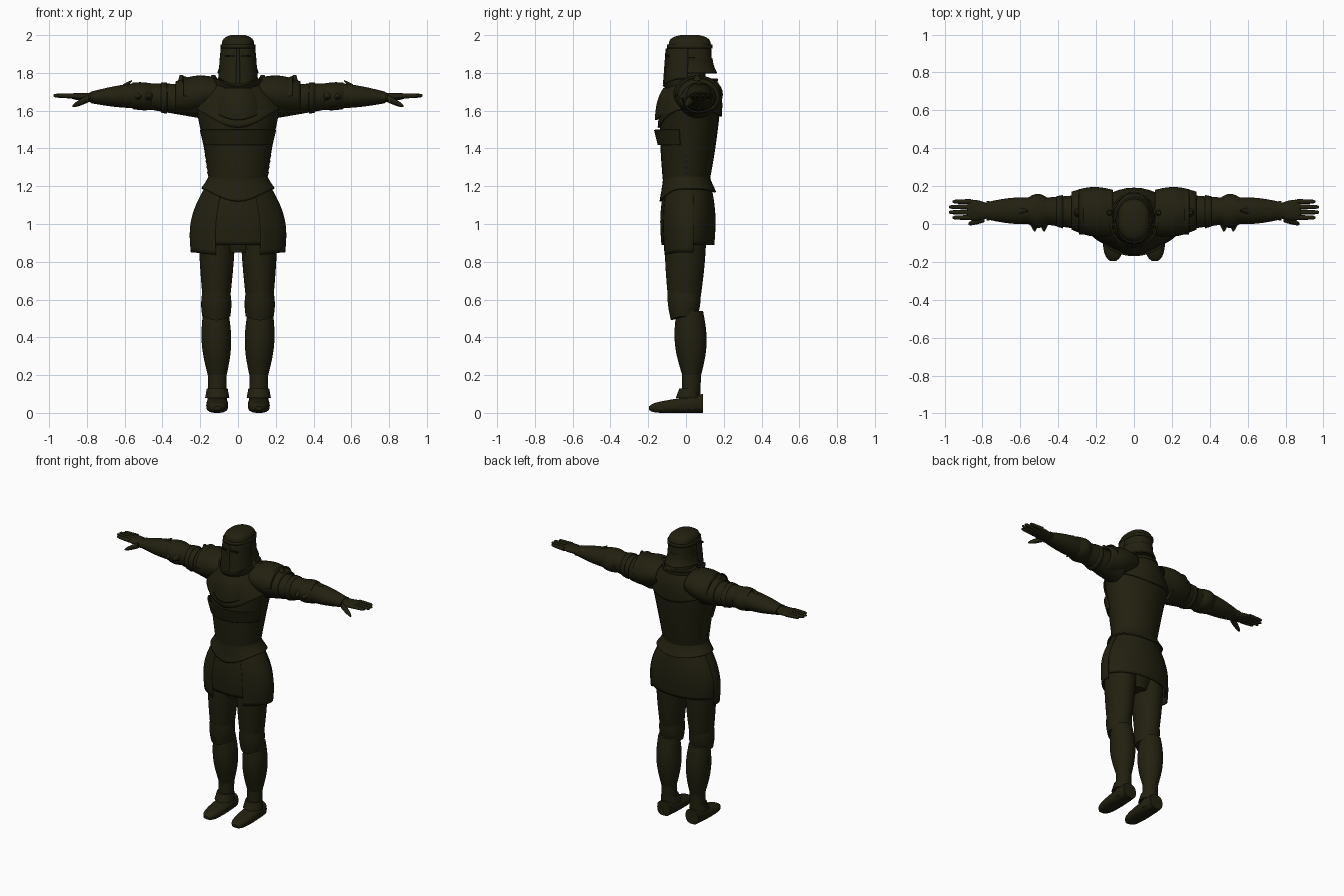
import bpy, bmesh, math
from mathutils import Vector

if "Cube" in bpy.data.objects:
    bpy.data.objects.remove(bpy.data.objects["Cube"], do_unlink=True)


def material(name, color):
    mat = bpy.data.materials.new(name)
    mat.use_nodes = True
    mat.diffuse_color = (*color, 1)
    bsdf = mat.node_tree.nodes["Principled BSDF"]
    bsdf.inputs["Base Color"].default_value = (*color, 1)
    bsdf.inputs["Roughness"].default_value = 0.7
    return mat


STEEL = material("dark olive steel", (0.016, 0.0145, 0.005))
SLIT = material("slit black", (0.004, 0.004, 0.002))
PLATE = 0.01


def finish(name, bm, mat=STEEL, thick=0):
    """Turn a bmesh into a smooth-shaded object, optionally with plate thickness."""
    bmesh.ops.recalc_face_normals(bm, faces=bm.faces)
    mesh = bpy.data.meshes.new(name)
    bm.to_mesh(mesh)
    bm.free()
    obj = bpy.data.objects.new(name, mesh)
    bpy.context.collection.objects.link(obj)
    mesh.materials.append(mat)
    if thick:
        mod = obj.modifiers.new("plate thickness", 'SOLIDIFY')
        mod.thickness = thick
        mod.offset = -1
    bpy.ops.object.select_all(action='DESELECT')
    obj.select_set(True)
    bpy.context.view_layer.objects.active = obj
    bpy.ops.object.shade_smooth_by_angle(angle=math.radians(35))
    return obj


def pair(value):
    return value if isinstance(value, tuple) else (value, value)


def skin(name, start, end, start_radius, end_radius, bulge=0, side=1, span=(0, 360),
         thick=0, front_dip=0, back_dip=0, power=1, tip=1, steps=16, segments=32):
    """Skin ellipses from start to end, square to the main axis between them.
    bulge swells the middle, tip rounds off the end, the dips draw the end edge
    down to a point, span limits the plate to a range of degrees."""
    start, end = Vector(start), Vector(end)
    along = max(range(3), key=lambda i: abs(end[i] - start[i]))
    across = [i for i in range(3) if i != along]
    closed = span[1] - span[0] == 360
    count = segments if closed else segments + 1
    bm = bmesh.new()
    rows = []
    for step in range(steps + 1):
        t = step / steps
        swell = math.sin(math.pi * t)
        rounding = 1 - (1 - tip) * t ** 16
        radii = [(p + (q - p) * t + b * swell) * rounding
                 for p, q, b in zip(pair(start_radius), pair(end_radius), pair(bulge))]
        row = []
        for k in range(count):
            angle = math.radians(span[0] + (span[1] - span[0]) * k / segments)
            trig = math.cos(angle), math.sin(angle)
            point = start.lerp(end, t)
            for i, radius, f in zip(across, radii, trig):
                point[i] += radius * math.copysign(abs(f) ** power, f)
            dip = front_dip * max(0, -trig[1]) ** 3 + back_dip * max(0, trig[1]) ** 3
            point[along] -= dip * t * t
            point.x *= side
            row.append(bm.verts.new(point))
        rows.append(row)
    for low, high in zip(rows, rows[1:]):
        for k in range(segments):
            j = (k + 1) % count
            bm.faces.new((low[k], low[j], high[j], high[k]))
    if closed and not thick:
        bm.faces.new(rows[0])
        bm.faces.new(rows[-1])
    return finish(name, bm, thick=thick)


# Cuirass, waist and pelvis
skin("cuirass", (0, 0, 1.2), (0, .02, 1.6), (.15, .12), (.22, .16), bulge=(-.005, .005))
skin("cuirass_top", (0, .02, 1.6), (0, .05, 1.76), (.22, .16), .08, bulge=.03)
skin("pelvis", (0, 0, 1.2), (0, 0, .85), (.15, .11), .08, bulge=(.06, .02))
skin("belly_plate", (0, .01, 1.42), (0, .01, 1.5), (.18, .15), (.2, .17),
     span=(195, 345), thick=PLATE)
for i in range(4):
    low = Vector((0, 0, 1.25 + i * .03))
    skin(f"waist_lame_{i}", low, low + Vector((0, 0, .025)),
         (.155 + i * .004, .05), (.165 + i * .004, .05), steps=1)

# Mantle, chest plate and standing collar
skin("mantle", (0, .04, 1.75), (0, .02, 1.61), .13, (.23, .17), bulge=(.01, .01),
     thick=PLATE, front_dip=.1, back_dip=.04)
skin("chest_plate", (0, .03, 1.72), (0, .01, 1.6), (.12, .15), (.16, .175),
     bulge=.01, span=(200, 340), thick=PLATE, front_dip=.05)
skin("collar", (0, .03, 1.7), (0, .02, 1.77), .12, (.12, .14), thick=PLATE, front_dip=.03)
skin("neck", (0, .04, 1.7), (0, .03, 1.82), .07, .07)

# Flared waist plate and hanging skirt panels
waist, waist_size = (0, .01, 1.22), (.15, .12)
skin("waist_flare", (0, 0, 1.27), (0, .01, 1.19), waist_size, (.195, .15),
     bulge=-.005, thick=PLATE, front_dip=.07, back_dip=.02)
for name, span in (("front_skirt", (232, 308)), ("back_skirt", (5, 175))):
    skin(name, waist, (0, .01, .89), waist_size, (.24, .14),
         bulge=(.04, .015), span=span, thick=PLATE)

# Helmet: tall skull, visor with centre ridge, flared nape guard
skin("helmet_skull", (0, .02, 1.8), (0, .02, 2), (.094, .12), (.084, .11),
     power=.85, tip=.45, steps=30)
skin("crown_band", (0, .02, 1.93), (0, .02, 1.95), (.092, .12), (.092, .12),
     power=.85, thick=PLATE, steps=1)
skin("visor", (0, .01, 1.93), (0, .01, 1.77), (.092, .11), (.105, .125),
     power=.85, span=(180, 360), thick=PLATE, front_dip=.04)
skin("visor_ridge", (0, -.1, 1.93), (0, -.11, 1.74), .008, .012)
skin("nape_guard", (0, .02, 1.88), (0, .02, 1.8), (.097, .12), (.11, .145),
     bulge=-.005, span=(-5, 185), thick=PLATE)

# Paired parts: eye slits, skirt sides, arms and legs
for side, word in ((1, "left"), (-1, "right")):
    def part(name, *shape, **options):
        return skin(f"{word}_{name}", *shape, side=side, **options)

    bm = bmesh.new()
    bmesh.ops.create_cube(bm, size=1)
    bmesh.ops.scale(bm, vec=(.05, .008, .012), verts=bm.verts)
    slit = finish(f"{word}_eye_slit", bm, SLIT)
    slit.location = (.04 * side, -.1, 1.89)
    slit.rotation_euler.z = .2 * side

    part("skirt_panel", waist, (0, .01, .85), (.16, .125), (.25, .14),
         bulge=(.04, .015), span=(298, 372), thick=PLATE, front_dip=.02)

    # Shoulder plates with raised crest and stud
    part("pauldron", (.11, .06, 1.7), (.33, .07, 1.67), (.12, .075), (.1, .085),
         bulge=.02, thick=PLATE)
    part("pauldron_edge", (.25, .065, 1.67), (.29, .065, 1.68), (.12, .1), (.12, .105),
         span=(0, 180), thick=PLATE)
    part("shoulder_crest", (.13, .06, 1.72), (.13, .06, 1.79), .04, .01)
    part("shoulder_stud", (.29, .06, 1.75), (.3, .06, 1.79), .03, .008)

    # Arm
    shoulder, elbow, wrist = Vector((.2, .06, 1.65)), Vector((.52, .07, 1.68)), Vector((.78, .07, 1.67))
    part("upper_arm", shoulder, elbow, (.1, .09), .065)
    part("arm_band", shoulder.lerp(elbow, .55), shoulder.lerp(elbow, .65), (.088, .083), .08,
         thick=PLATE, steps=2)
    part("elbow_guard", elbow.lerp(shoulder, .2), elbow.lerp(wrist, .15), .07, .07,
         bulge=(.02, .004))
    part("forearm", elbow, wrist, (.07, .068), (.045, .03), bulge=(.01, .006))
    part("cuff_point", (.61, .07, 1.72), (.56, .07, 1.76), .02, .003)
    part("cuff", wrist.lerp(elbow, .12), wrist, (.048, .034), (.053, .03))
    for x in (.475, .525):
        part(f"elbow_point_{x}", (x, .01, 1.68), (x, -.04, 1.67), .03, .003)

    # Gauntlet
    part("palm", wrist, (.88, .075, 1.677), (.042, .025), (.053, .016), bulge=(.006, 0), tip=.8)
    for i in range(4):
        y = .034 + i * .028
        part(f"finger_{i}", (.86, y, 1.677), (.98 - .01 * (i - 1.5) ** 2, y, 1.68),
             .014, .01, tip=.5, segments=12)
    part("thumb", (.79, .03, 1.665), (.875, 0, 1.625), .02, .009, bulge=.003, tip=.5, segments=12)

    # Leg
    hip, knee, calf = Vector((.11, 0, 1.05)), Vector((.115, -.01, .56)), Vector((.11, .03, .2))
    part("thigh", hip, knee, (.1, .11), (.068, .08), bulge=(.006, .01))
    part("knee_guard", knee + Vector((0, 0, .08)), knee - Vector((0, 0, .05)),
         (.074, .088), (.074, .07), bulge=.006, front_dip=.02)
    part("calf", (.118, .02, .54), calf, (.066, .07), .05, bulge=(.02, .024))
    part("greave", calf, (.11, .025, .02), .05, .055, bulge=-.003)
    part("ankle_band", (.11, .02, .13), (.11, .01, .08), .055, .064)
    part("foot", (.11, .09, .05), (.11, -.195, .025), .05, (.042, .025),
         bulge=(.012, 0), power=.75, tip=.4, steps=24)
